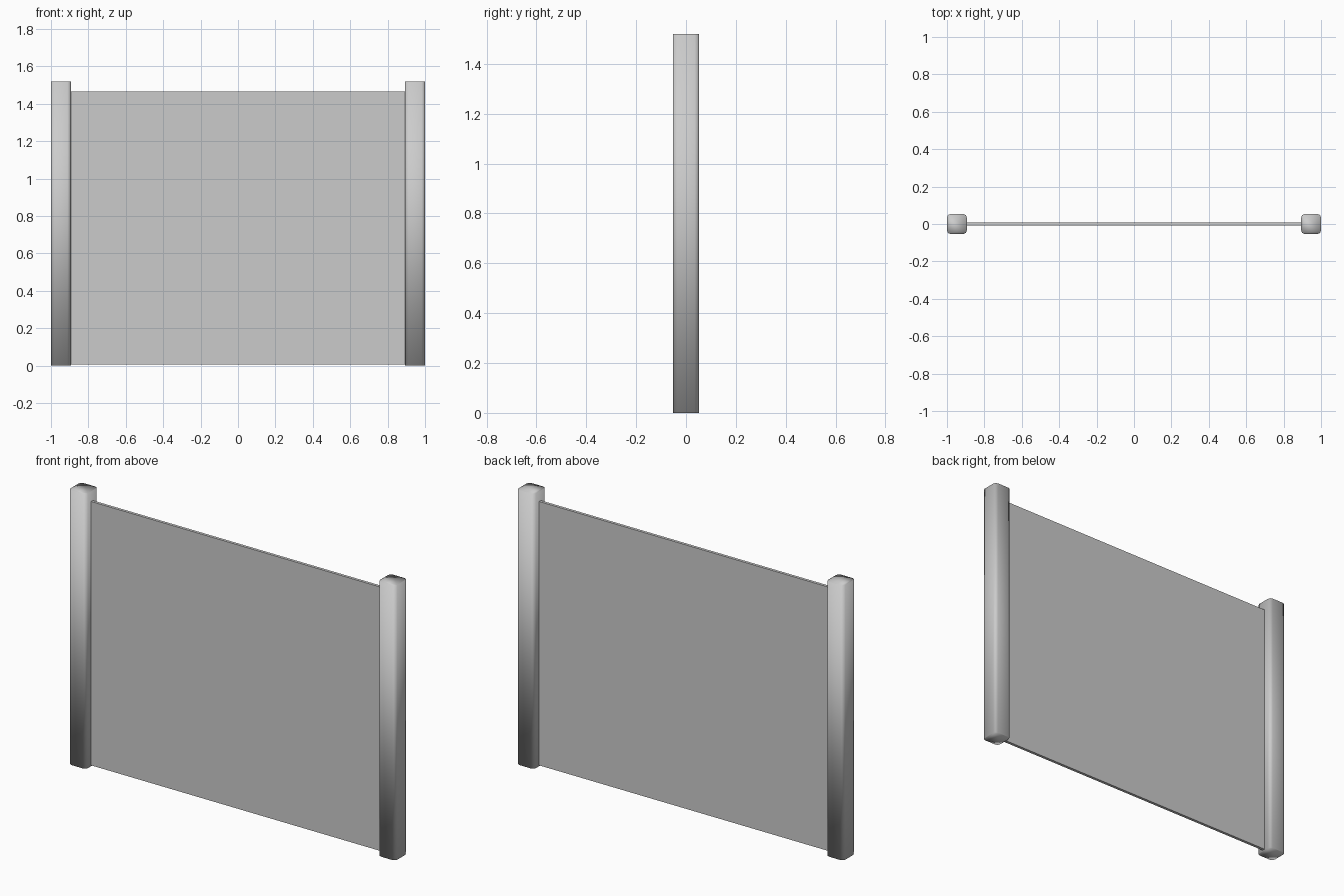
import bpy, bmesh

if "Cube" in bpy.data.objects:
    bpy.data.objects.remove(bpy.data.objects["Cube"])

grey = bpy.data.materials.new("light grey")
grey.diffuse_color = (0.6, 0.6, 0.6, 1)
grey.use_nodes = True
grey.node_tree.nodes["Principled BSDF"].inputs["Base Color"].default_value = grey.diffuse_color


def box(name, size, centre, bevel=0.0):
    """Box with optionally rounded vertical edges and smooth shading."""
    bm = bmesh.new()
    bmesh.ops.create_cube(bm, size=1)
    for v in bm.verts:
        v.co = [v.co[i] * size[i] + centre[i] for i in range(3)]
    if bevel:
        upright = [e for e in bm.edges
                   if abs(e.verts[0].co.z - e.verts[1].co.z) > size[2] / 2]
        bmesh.ops.bevel(bm, geom=upright, offset=bevel, segments=2,
                        profile=0.5, affect='EDGES')
        for f in bm.faces:
            f.smooth = True
    mesh = bpy.data.meshes.new(name)
    bm.to_mesh(mesh)
    bm.free()
    mesh.materials.append(grey)
    obj = bpy.data.objects.new(name, mesh)
    bpy.context.collection.objects.link(obj)
    return obj


# Two square posts with rounded upright corners
for side, label in ((-1, "left"), (1, "right")):
    box(label + "_post", (0.106, 0.106, 1.52), (side * 0.947, 0, 0.76), 0.018)

# Thin flat panel between the posts
box("panel", (1.80, 0.016, 1.46), (0, 0, 0.735))
